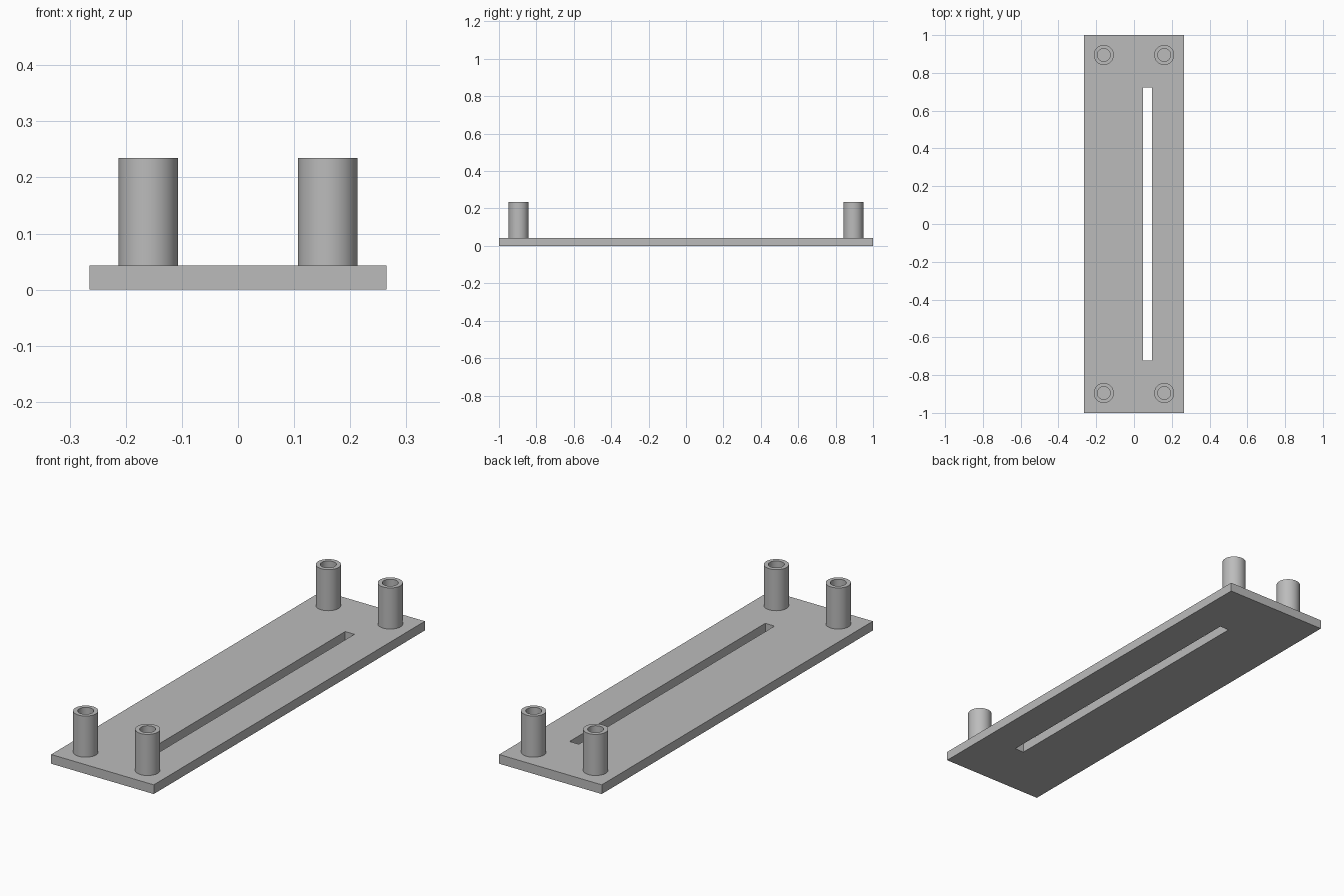
import bpy
import bmesh
from math import cos, sin, tau

PLATE_TOP, POST_TOP = 0.043, 0.235
SIDES = 64

if "Cube" in bpy.data.objects:
    bpy.data.objects.remove(bpy.data.objects["Cube"])

grey = bpy.data.materials.new("plain grey")
grey.use_nodes = True
colour = (0.5, 0.5, 0.5, 1)
grey.diffuse_color = colour
grey.node_tree.nodes["Principled BSDF"].inputs["Base Color"].default_value = colour


def rectangle(x0, x1, y):
    return [(x0, -y), (x1, -y), (x1, y), (x0, y)]


def circle(radius):
    return [(radius * cos(tau * i / SIDES), radius * sin(tau * i / SIDES))
            for i in range(SIDES)]


def hollow_prism(name, outer, inner, z0, z1, location=(0, 0, 0)):
    """Solid ring between two matching outlines, from z0 up to z1."""
    bm = bmesh.new()
    loops = [[bm.verts.new((x, y, z)) for x, y in outline]
             for outline, z in ((outer, z0), (outer, z1), (inner, z1), (inner, z0))]
    n = len(outer)
    for k, a in enumerate(loops):
        b = loops[(k + 1) % len(loops)]
        for i in range(n):
            j = (i + 1) % n
            bm.faces.new((a[i], a[j], b[j], b[i]))
    bmesh.ops.recalc_face_normals(bm, faces=bm.faces)
    mesh = bpy.data.meshes.new(name)
    bm.to_mesh(mesh)
    bm.free()
    mesh.materials.append(grey)
    obj = bpy.data.objects.new(name, mesh)
    obj.location = location
    bpy.context.collection.objects.link(obj)
    return obj


# Base plate with the long off-centre slot
hollow_prism("base_plate", rectangle(-0.265, 0.265, 1.0),
             rectangle(0.048, 0.096, 0.722), 0, PLATE_TOP)

# Four tubular corner posts
for x, side in ((-0.16, "right"), (0.16, "left")):
    for y, end in ((-0.895, "front"), (0.895, "back")):
        post = hollow_prism(f"{end}_{side}_post", circle(0.053), circle(0.034),
                            PLATE_TOP, POST_TOP, (x, y, 0))
        bpy.ops.object.select_all(action="DESELECT")
        post.select_set(True)
        bpy.context.view_layer.objects.active = post
        bpy.ops.object.shade_smooth_by_angle()
